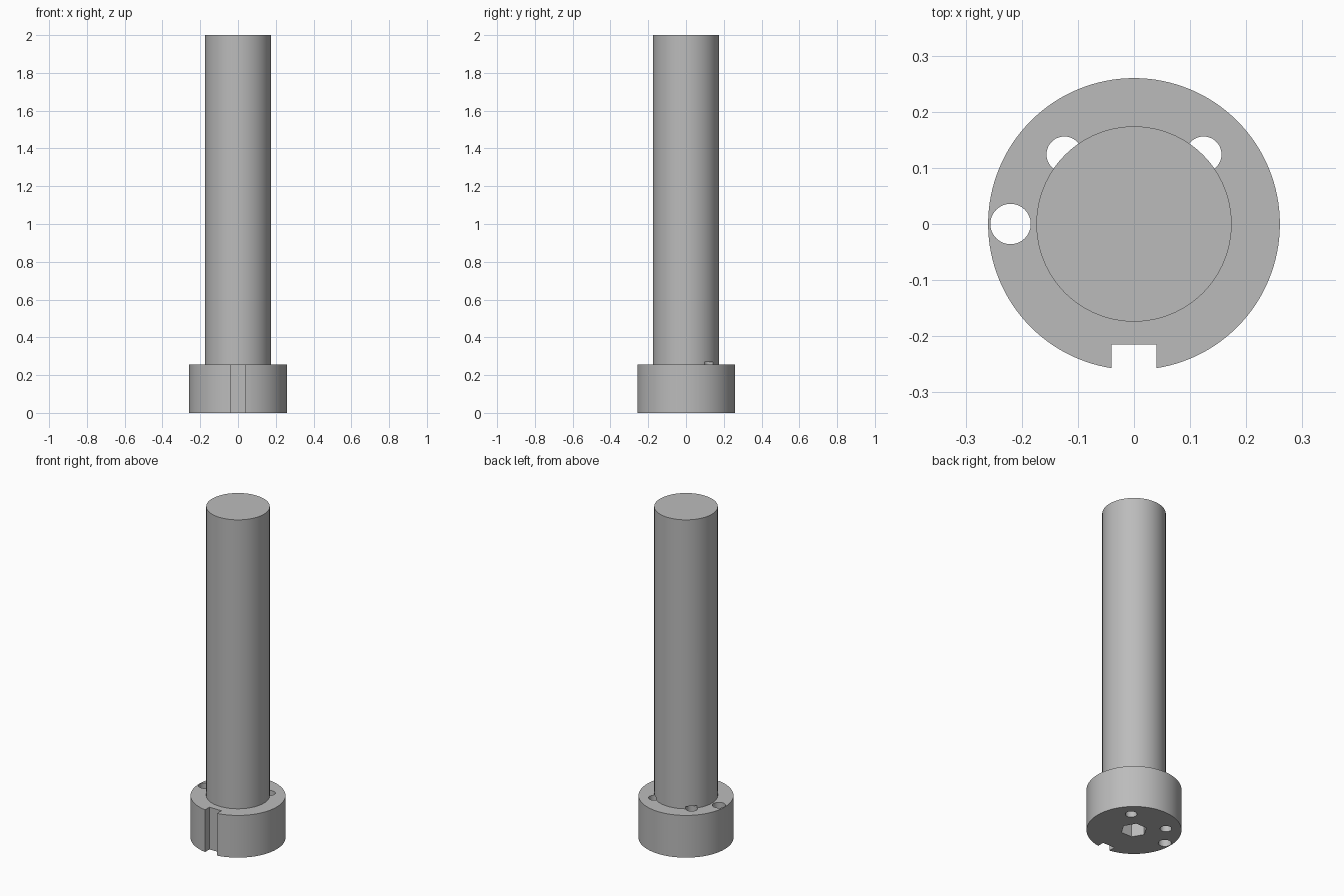
import bpy
import math

if "Cube" in bpy.data.objects:
    bpy.data.objects.remove(bpy.data.objects["Cube"], do_unlink=True)

HEAD_R, HEAD_H = 0.26, 0.255
SHAFT_R, TOP = 0.174, 2.0
SMALL_TOP = 0.27

steel = bpy.data.materials.new("steel_grey")
steel.use_nodes = True
grey = (0.5, 0.5, 0.5, 1)
steel.diffuse_color = grey
steel.node_tree.nodes["Principled BSDF"].inputs["Base Color"].default_value = grey


def cylinder(name, radius, z0, z1, x=0, y=0, sides=128, turn=0):
    bpy.ops.mesh.primitive_cylinder_add(
        vertices=sides, radius=radius, depth=z1 - z0,
        location=(x, y, (z0 + z1) / 2), rotation=(0, 0, turn))
    obj = bpy.context.object
    obj.name = name
    obj.data.materials.append(steel)
    return obj


def combine(target, tool, operation):
    mod = target.modifiers.new(tool.name, 'BOOLEAN')
    mod.operation = operation
    mod.solver = 'EXACT'
    mod.object = tool
    bpy.context.view_layer.objects.active = target
    bpy.ops.object.modifier_apply(modifier=mod.name)
    bpy.data.objects.remove(tool, do_unlink=True)


# Head and long shaft joined into one solid
bolt = cylinder("flanged_pin", HEAD_R, 0, HEAD_H)
combine(bolt, cylinder("shaft", SHAFT_R, HEAD_H - 0.05, TOP), 'UNION')

# Through hole at the side of the head
combine(bolt, cylinder("side_hole", 0.036, -0.1, 0.4, x=-0.22, sides=48), 'DIFFERENCE')

# Two small holes at the back that bite into the shaft base
for side in (-1, 1):
    combine(bolt, cylinder("small_hole", 0.032, -0.1, SMALL_TOP,
                           x=side * 0.124, y=0.124, sides=48), 'DIFFERENCE')

# Hexagonal socket in the underside
combine(bolt, cylinder("hex_socket", 0.073, -0.1, 0.13, sides=6,
                       turn=math.pi / 6), 'DIFFERENCE')

# Square keyway down the front of the head
bpy.ops.mesh.primitive_cube_add(size=1, location=(0, -0.265, 0.15))
keyway = bpy.context.object
keyway.name = "keyway"
keyway.scale = (0.08, 0.1, 0.5)
keyway.data.materials.append(steel)
combine(bolt, keyway, 'DIFFERENCE')

# Smooth round walls with crisp edges
bpy.ops.object.select_all(action='DESELECT')
bolt.select_set(True)
bpy.context.view_layer.objects.active = bolt
bpy.ops.object.transform_apply(location=True, rotation=True, scale=True)
bpy.ops.object.shade_smooth_by_angle(angle=math.radians(30))
